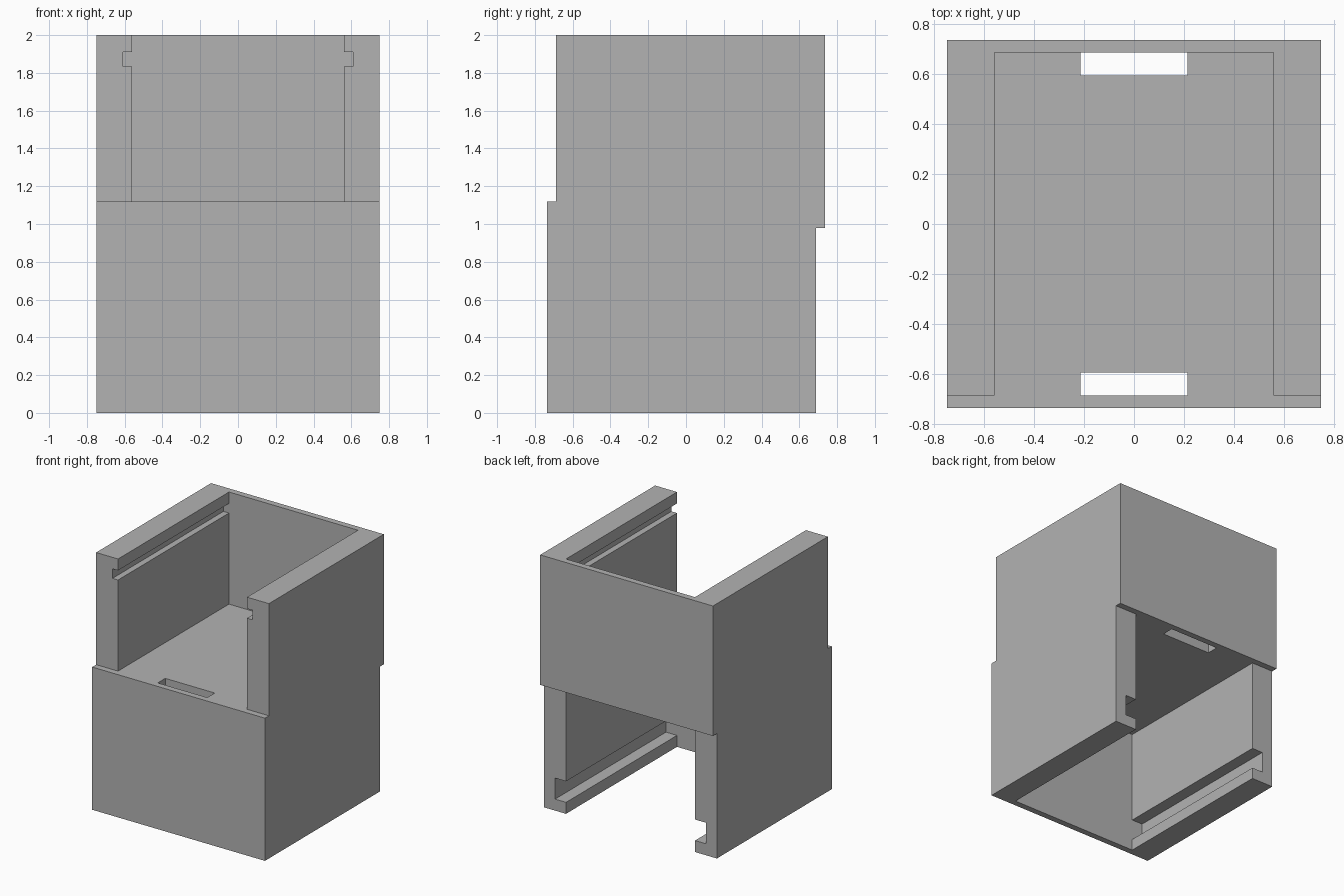
import bpy
import bmesh

cube = bpy.data.objects.get("Cube")
if cube:
    bpy.data.objects.remove(cube, do_unlink=True)

grey = bpy.data.materials.new("plain grey")
grey.use_nodes = True
grey.diffuse_color = (0.45, 0.45, 0.45, 1)
grey.node_tree.nodes["Principled BSDF"].inputs["Base Color"].default_value = (0.45, 0.45, 0.45, 1)

HALF_X, HALF_Y, INNER_Y, HEIGHT = 0.75, 0.737, 0.688, 2.0
INNER_X = 0.56
FLOOR_LOW, FLOOR_TOP = 0.98, 1.12


def extrude_profile(name, points, y0, y1):
    """Extrude a closed x-z outline along y."""
    bm = bmesh.new()
    face = bm.faces.new([bm.verts.new((x, y0, z)) for x, z in points])
    result = bmesh.ops.extrude_face_region(bm, geom=[face])
    moved = [v for v in result["geom"] if isinstance(v, bmesh.types.BMVert)]
    bmesh.ops.translate(bm, verts=moved, vec=(0, y1 - y0, 0))
    bmesh.ops.recalc_face_normals(bm, faces=bm.faces)
    mesh = bpy.data.meshes.new(name)
    bm.to_mesh(mesh)
    bm.free()
    mesh.materials.append(grey)
    obj = bpy.data.objects.new(name, mesh)
    bpy.context.collection.objects.link(obj)
    return obj


def box(name, half_x, y0, y1, z0, z1):
    outline = [(-half_x, z0), (half_x, z0), (half_x, z1), (-half_x, z1)]
    return extrude_profile(name, outline, y0, y1)


def groove(depth, z0, z1):
    """Notch in the inner wall, listed upwards."""
    x = INNER_X + depth
    return [(INNER_X, z0), (x, z0), (x, z1), (INNER_X, z1)]


# H-shaped body: side walls, middle floor and lid grooves
lower = [(INNER_X, 0)] + groove(0.095, 0.09, 0.255) + [(INNER_X, FLOOR_LOW)]
upper = [(INNER_X, FLOOR_TOP)] + groove(0.048, 1.835, 1.91) + [(INNER_X, HEIGHT)]
outer = [(HALF_X, HEIGHT), (HALF_X, 0)]


def mirrored(points):
    return [(-x, z) for x, z in points]


outline = (lower[::-1] + outer[::-1] + upper[::-1]
           + mirrored(upper) + mirrored(outer) + mirrored(lower))
body = extrude_profile("body", outline, -INNER_Y, INNER_Y)

# Slots through the floor beside each end wall
for side, y0, y1 in (("front", -0.8, -0.595), ("back", 0.595, 0.8)):
    cutter = box(side + "_slot_cutter", 0.215, y0, y1, 0.9, 1.2)
    cutter.hide_render = True
    cutter.hide_viewport = True
    cut = body.modifiers.new(side + "_slot", 'BOOLEAN')
    cut.operation = 'DIFFERENCE'
    cut.solver = 'EXACT'
    cut.object = cutter

# End walls: one closes the lower bay, the other the upper bay
box("front_wall", HALF_X, -HALF_Y, -INNER_Y, 0, FLOOR_TOP)
box("back_wall", HALF_X, INNER_Y, HALF_Y, FLOOR_LOW, HEIGHT)
